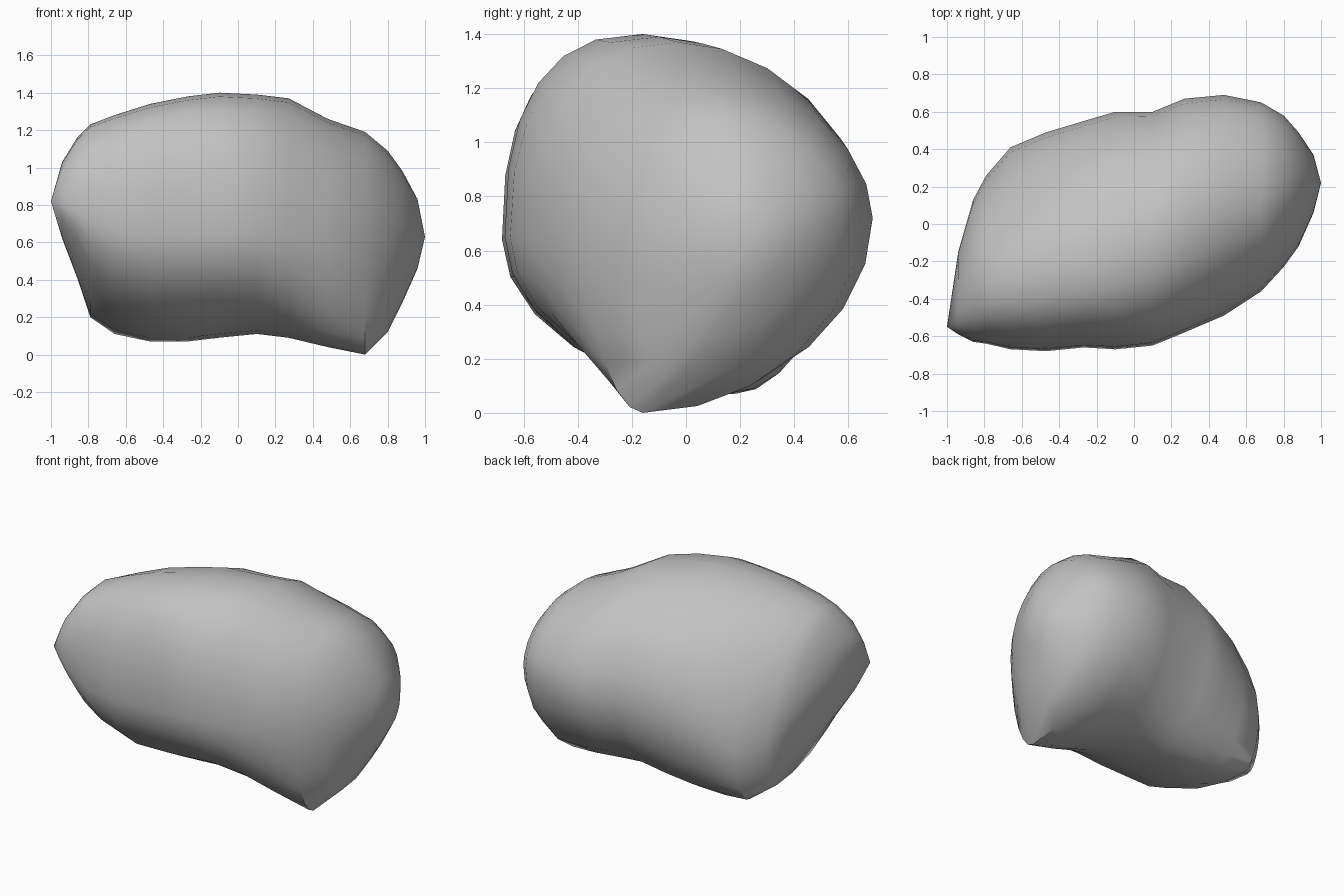
import bpy
import bmesh
import math

cube = bpy.data.objects.get("Cube")
if cube:
    bpy.data.objects.remove(cube, do_unlink=True)

SIDES = 24

# Cross-sections along the boulder:
# x, front y, back y, bottom z, top z, y of top, y of bottom, z of front, z of back
SECTIONS = [
    (-.94, -.59, -.15, .62, 1.03, -.4, -.38, .8, .8),
    (-.86, -.63, .13, .41, 1.16, -.34, -.1, .76, .65),
    (-.79, -.64, .26, .2, 1.23, -.3, .15, .71, .48),
    (-.66, -.67, .41, .11, 1.28, -.28, .26, .66, .45),
    (-.47, -.68, .49, .07, 1.34, -.24, .18, .64, .57),
    (-.27, -.66, .55, .07, 1.38, -.21, .15, .64, .65),
    (-.1, -.67, .6, .09, 1.4, -.16, .12, .65, .7),
    (.1, -.65, .6, .11, 1.39, -.1, .08, .65, .7),
    (.27, -.58, .67, .09, 1.37, -.03, 0, .63, .7),
    (.48, -.49, .69, .04, 1.26, .05, -.1, .62, .72),
    (.68, -.36, .65, 0, 1.19, .1, -.16, .6, .73),
    (.8, -.23, .58, .12, 1.09, .16, -.03, .6, .73),
    (.88, -.12, .49, .28, .98, .19, .08, .61, .7),
    (.96, .06, .37, .46, .83, .21, .2, .63, .65),
]
LEFT_TIP, RIGHT_TIP = (1, .22, .63), (-1, -.55, .82)


def section_point(section, angle):
    """Join four extreme points with superellipse quarters."""
    x, front, back, low, high, y_top, y_low, z_front, z_back = section
    c, s = math.cos(angle), math.sin(angle)
    side = (back, z_back) if c >= 0 else (front, z_front)
    end = (y_top, high) if s >= 0 else (y_low, low)
    # Fullest at the upper front, flatter towards the ends
    if s >= 0:
        power = 1.85 + .3 * min(x + .3, 0) if c >= 0 else 2.5 - .7 * max(x, 0)
    else:
        power = 1.95 if c >= 0 else 1.9 + .6 * min(x + .5, 0)
    u, v = abs(c) ** (2 / power), abs(s) ** (2 / power)
    return (x, end[0] + (side[0] - end[0]) * u, side[1] + (end[1] - side[1]) * v)


def cap(bm, ring, tip):
    """Close one end of the loft with a fan of triangles."""
    point = bm.verts.new(tip)
    for i, vert in enumerate(ring):
        bm.faces.new((vert, ring[(i + 1) % SIDES], point))


# Boulder body: loft the sections and close both ends
bm = bmesh.new()
rings = [[bm.verts.new(section_point(s, math.tau * i / SIDES)) for i in range(SIDES)]
         for s in SECTIONS]
for a, b in zip(rings, rings[1:]):
    for i in range(SIDES):
        j = (i + 1) % SIDES
        bm.faces.new((a[i], a[j], b[j], b[i]))
cap(bm, rings[0], RIGHT_TIP)
cap(bm, rings[-1], LEFT_TIP)
bmesh.ops.recalc_face_normals(bm, faces=bm.faces)

mesh = bpy.data.meshes.new("boulder")
bm.to_mesh(mesh)
bm.free()
boulder = bpy.data.objects.new("boulder", mesh)
bpy.context.collection.objects.link(boulder)

# Grey stone
stone = bpy.data.materials.new("grey stone")
stone.use_nodes = True
color = (.54, .54, .54, 1)
stone.diffuse_color = color
stone.node_tree.nodes["Principled BSDF"].inputs["Base Color"].default_value = color
mesh.materials.append(stone)

# Smooth surface with the hard corners kept
bpy.ops.object.select_all(action="DESELECT")
boulder.select_set(True)
bpy.context.view_layer.objects.active = boulder
bpy.ops.object.shade_smooth_by_angle(angle=math.radians(45))
